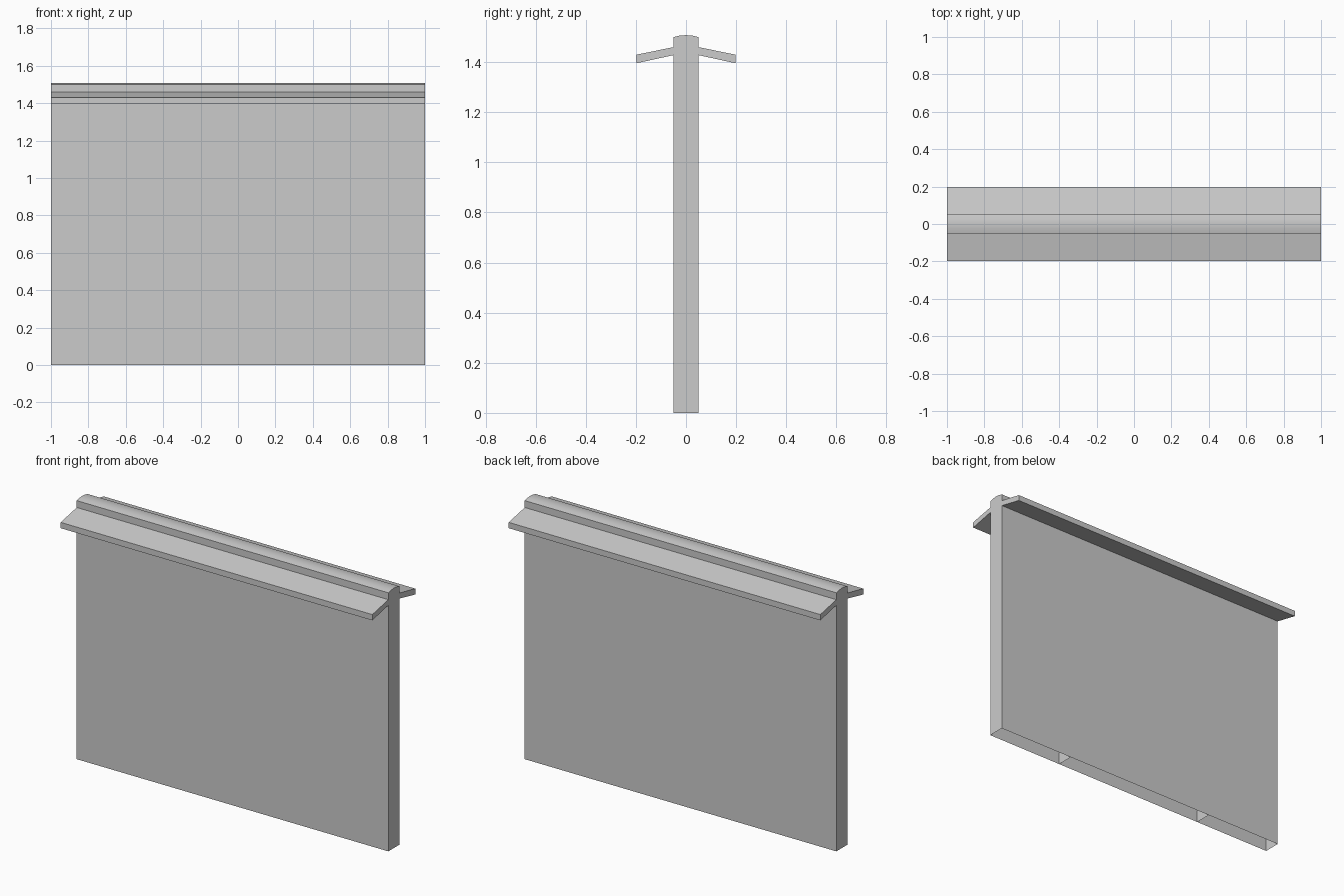
import bpy, bmesh, math

if "Cube" in bpy.data.objects:
    bpy.data.objects.remove(bpy.data.objects["Cube"])

# Half cross-section (y, z): wall foot, drip wing, crown edge
half = [(0.05, 0.0), (0.05, 1.428), (0.197, 1.396), (0.197, 1.43), (0.05, 1.46), (0.05, 1.5)]
# Gently rounded crown between the two edges
crown = [(0.05 * t, 1.508 - 0.008 * t * t) for t in (0.5, 0.0, -0.5)]
profile = half + crown + [(-y, z) for y, z in reversed(half)]


def wall_section(name, x0, x1):
    """Hollow wall module: capped ends, open underneath."""
    bm = bmesh.new()
    a = [bm.verts.new((x0, y, z)) for y, z in profile]
    b = [bm.verts.new((x1, y, z)) for y, z in profile]
    bm.faces.new(list(reversed(a)))
    bm.faces.new(b)
    for i in range(len(profile) - 1):
        bm.faces.new((a[i], a[i + 1], b[i + 1], b[i]))
    bm.normal_update()
    mesh = bpy.data.meshes.new(name)
    bm.to_mesh(mesh)
    bm.free()
    obj = bpy.data.objects.new(name, mesh)
    bpy.context.collection.objects.link(obj)
    bpy.ops.object.select_all(action='DESELECT')
    obj.select_set(True)
    bpy.context.view_layer.objects.active = obj
    bpy.ops.object.shade_smooth_by_angle(angle=math.radians(30))


# Two short end modules around a long middle one
wall_section("wall_left", -1.0, -0.5)
wall_section("wall_middle", -0.5, 0.5)
wall_section("wall_right", 0.5, 1.0)
